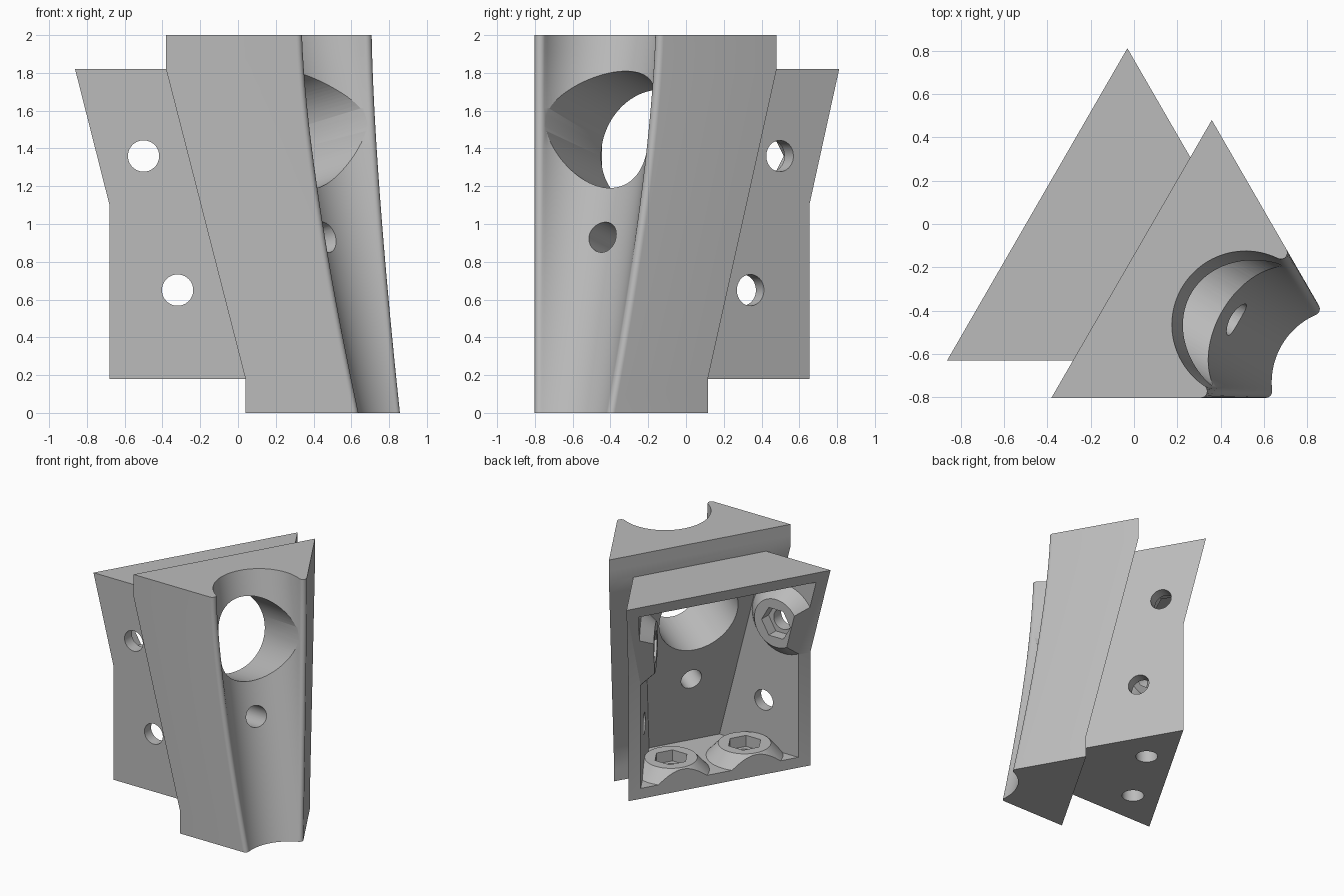
import bpy, bmesh, math
from mathutils import Vector, Matrix

if "Cube" in bpy.data.objects:
    bpy.data.objects.remove(bpy.data.objects["Cube"])

C30, S30, T30 = math.cos(math.pi/6), 0.5, math.tan(math.pi/6)
SLOPE = 0.266                      # lean of the tube groove
TILT = math.atan(SLOPE)
WALL = 0.085

# Local frame: x = symmetry axis of the wedge, y = across, z = up
def body_half(u): return 0.74 - T30*(u - 0.071)
def box_half(u): return 0.832 - T30*(u + 0.432)
def lean(z): return 0.071 + 0.222*(1.82 - min(max(z, 0.18), 1.82))

def make(name, bm):
    bmesh.ops.recalc_face_normals(bm, faces=bm.faces[:])
    me = bpy.data.meshes.new(name)
    bm.to_mesh(me)
    bm.free()
    ob = bpy.data.objects.new(name, me)
    bpy.context.collection.objects.link(ob)
    return ob

def loft(name, rings):
    bm = bmesh.new()
    vs = [[bm.verts.new(p) for p in r] for r in rings]
    n = len(vs[0])
    for a, b in zip(vs, vs[1:]):
        for i in range(n):
            j = (i + 1) % n
            bm.faces.new((a[i], a[j], b[j], b[i]))
    bm.faces.new(vs[0][::-1])
    bm.faces.new(vs[-1])
    return make(name, bm)

def wedge(name, profile, half):
    return loft(name, [[(u, s*half(u), z) for u, z in profile] for s in (-1, 1)])

def cone(name, p, d, t0, t1, r0, r1, n=48):
    p, d = Vector(p), Vector(d).normalized()
    bm = bmesh.new()
    bmesh.ops.create_cone(bm, cap_ends=True, segments=n, radius1=r0, radius2=r1,
                          depth=t1 - t0)
    q = Vector((0, 0, 1)).rotation_difference(d).to_matrix().to_4x4()
    bm.transform(Matrix.Translation(p + d*(t0 + t1)/2) @ q)
    return make(name, bm)

def boolean(ob, other, op):
    m = ob.modifiers.new("bool", 'BOOLEAN')
    m.operation, m.solver, m.object = op, 'EXACT', other
    bpy.context.view_layer.update()
    me = bpy.data.meshes.new_from_object(
        ob.evaluated_get(bpy.context.evaluated_depsgraph_get()))
    ob.modifiers.clear()
    ob.data = me
    bpy.data.objects.remove(other)

# Front body: wedge section with round groove and rounded lips, lofted upward
def body_ring(z, r=0.34, rf=0.03):
    uc = 0.678 + SLOPE*(2 - z)
    dist = body_half(uc)*C30
    off = math.sqrt((r + rf)**2 - (dist - rf)**2)
    f = Vector((uc + S30*(dist - rf) - C30*off, -C30*(dist - rf) - S30*off))
    phi = math.radians(30) + math.atan2(dist - rf, off)
    ub = lean(z)
    half = [(ub, -body_half(ub))]
    a0 = -math.pi/3
    for i in range(9):
        a = a0 + (phi - a0)*i/8
        half.append((f.x + rf*math.cos(a), f.y + rf*math.sin(a)))
    a1 = phi + math.pi
    arc = []
    for i in range(1, 48):
        a = a1 + (2*math.pi - 2*a1)*i/48
        arc.append((uc + r*math.cos(a), r*math.sin(a)))
    pts = half + arc + [(u, -v) for u, v in reversed(half)]
    return [(u, v, z) for u, v in pts]

levels = [0, 0.09] + [0.18 + 1.64*i/16 for i in range(17)] + [1.91, 2]
body = loft("tube_groove_body", [body_ring(z) for z in levels])

# Open-backed box and its cavity
box = wedge("joint_block", [(-0.432, 1.82), (-0.274, 1.1), (-0.274, 0.18),
                            (lean(0.18) + 0.02, 0.18), (lean(1.82) + 0.02, 1.82)], box_half)
zb, zt = 0.18 + WALL, 1.82 - WALL
cavity = wedge("cavity", [(-0.9, zt), (-0.9, zb), (lean(zb) - 0.075, zb),
                          (lean(zt) - 0.075, zt)], lambda u: box_half(u) - WALL/C30)

# Bolt places: (point on outer wall, inward direction)
bolts = []
for s in (-1, 1):
    for u, z in ((-0.118, 1.36), (0.038, 0.65)):
        bolts.append(((u, s*box_half(u), z), (-S30, -s*C30, 0)))
    bolts.append(((-0.07, s*0.3, 0.18), (0, 0, 1)))
bolts.append(((-0.25, 0, 1.82), (0, 0, -1)))
axis = Vector((math.cos(TILT), 0, math.sin(TILT)))
floor_pt = (0.21, 0, 0.82)

# Conical bosses stay standing inside the cavity
for p, d in bolts:
    boolean(cavity, cone("boss", p, d, 0.045, 0.185, 0.32, 0.195), 'DIFFERENCE')
boolean(cavity, cone("boss", floor_pt, -axis, -0.1, 0.13, 0.47, 0.24), 'DIFFERENCE')
boolean(box, cavity, 'DIFFERENCE')
boolean(box, body, 'UNION')

# Bolt holes and hexagonal nut pockets
for p, d in bolts:
    boolean(box, cone("hole", p, d, -0.05, 0.25, 0.083, 0.083, 32), 'DIFFERENCE')
    boolean(box, cone("hex", p, d, 0.095, 0.25, 0.13, 0.13, 6), 'DIFFERENCE')
boolean(box, cone("hole", floor_pt, axis, -0.2, 0.6, 0.083, 0.083, 32), 'DIFFERENCE')
boolean(box, cone("hex", floor_pt, axis, -0.2, -0.03, 0.135, 0.135, 6), 'DIFFERENCE')

# Large cross bore, square to the groove
boolean(box, cone("bore", (0.471, 0, 1.5), axis, -0.6, 0.7, 0.32, 0.32, 96), 'DIFFERENCE')

# Turn into place and finish
box.data.transform(Matrix.Translation((-0.0725, -0.1256, 0))
                   @ Matrix.Rotation(math.radians(-30), 4, 'Z'))
mat = bpy.data.materials.new("plain grey")
mat.diffuse_color = (0.5, 0.5, 0.5, 1)
mat.use_nodes = True
mat.node_tree.nodes["Principled BSDF"].inputs["Base Color"].default_value = mat.diffuse_color
box.data.materials.clear()
box.data.materials.append(mat)
for poly in box.data.polygons:
    poly.material_index = 0
bpy.ops.object.select_all(action='DESELECT')
box.select_set(True)
bpy.context.view_layer.objects.active = box
bpy.ops.object.shade_smooth_by_angle(angle=math.radians(25))
